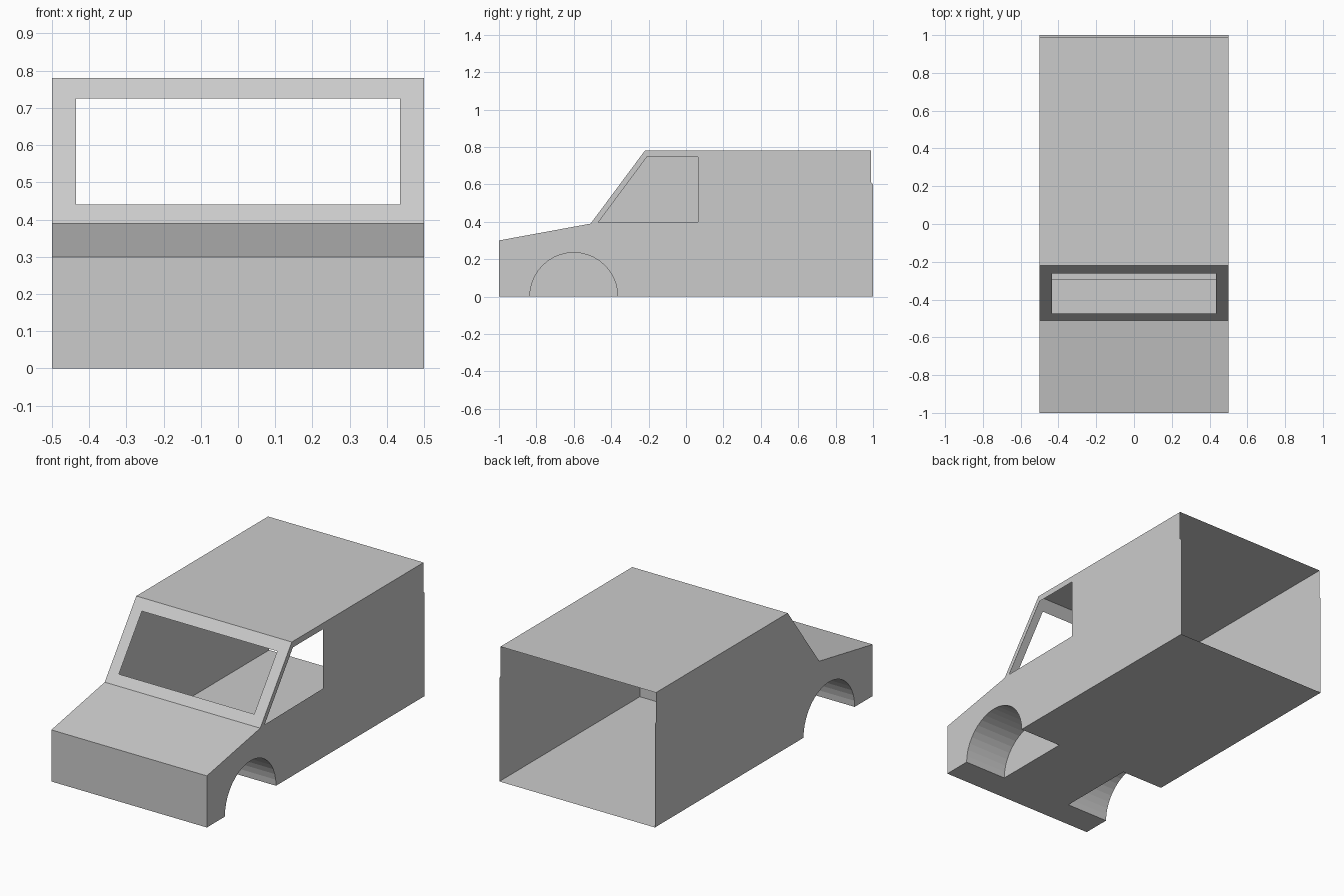
import bpy, bmesh, math
from mathutils import Vector

if "Cube" in bpy.data.objects:
    bpy.data.objects.remove(bpy.data.objects["Cube"])

W = 0.5                      # half width
WELL_IN = 0.23               # inner wall of the wheel wells
AXLE_Y, R, SEG = -0.60, 0.235, 20


def finish(name, bm):
    me = bpy.data.meshes.new(name)
    bm.to_mesh(me)
    bm.free()
    ob = bpy.data.objects.new(name, me)
    bpy.context.collection.objects.link(ob)
    return ob


def panel(name, loops, out):
    """Flat sheet from an outer loop and optional hole loops, facing out."""
    bm = bmesh.new()
    out = Vector(out).normalized()
    for loop in loops:
        vs = [bm.verts.new(p) for p in loop]
        for a, b in zip(vs, vs[1:] + vs[:1]):
            bm.edges.new((a, b))
    bmesh.ops.triangle_fill(bm, use_beauty=True, use_dissolve=False,
                            edges=bm.edges[:], normal=out)
    bm.normal_update()
    for f in bm.faces:
        if f.normal.dot(out) < 0:
            f.normal_flip()
    return finish(name, bm)


def strip(name, yz, x0, x1, flip=False):
    """Sheet swept across x along a profile in the yz plane."""
    bm = bmesh.new()
    rows = [[bm.verts.new((x, y, z)) for x in (x0, x1)] for y, z in yz]
    for a, b in zip(rows, rows[1:]):
        f = bm.faces.new((a[0], a[1], b[1], b[0]))
        if flip:
            f.normal_flip()
    bm.normal_update()
    return finish(name, bm)


arch = [(AXLE_Y - R * math.cos(math.pi * i / SEG), R * math.sin(math.pi * i / SEG))
        for i in range(SEG + 1)]

# Side walls: arch cut in both, window only on the right
outline = [(-1, 0)] + arch + [(1, 0), (1, 0.6), (0.99, 0.61), (0.99, 0.78),
                              (-0.22, 0.78), (-0.51, 0.39), (-1, 0.30)]
window = [(-0.47, 0.395), (0.065, 0.40), (0.065, 0.745), (-0.21, 0.745)]
for side, s, loops in (("left", -1, [outline]), ("right", 1, [outline, window])):
    panel(side + "_wall", [[(s * W, y, z) for y, z in lp] for lp in loops], (s, 0, 0))
    # Wheel well: arched liner and inner wall
    strip(side + "_wheel_liner", arch, min(s * W, s * WELL_IN), max(s * W, s * WELL_IN), True)
    panel(side + "_wheel_inner_wall", [[(s * WELL_IN, y, z) for y, z in arch]], (s, 0, 0))

# Nose, hood and roof
strip("nose_panel", [(-1, 0), (-1, 0.30)], -W, W)
strip("hood", [(-1, 0.30), (-0.51, 0.39)], -W, W)
strip("roof", [(-0.22, 0.78), (0.99, 0.78)], -W, W)


# Windscreen frame with its opening
def on_screen(x, z):
    return (x, -0.51 + (z - 0.39) * 0.29 / 0.39, z)


def screen_rect(w, lo, hi):
    return [on_screen(-w, lo), on_screen(w, lo), on_screen(w, hi), on_screen(-w, hi)]


panel("windscreen_frame", [screen_rect(W, 0.39, 0.78), screen_rect(0.435, 0.44, 0.725)],
      (0, -0.39, 0.29))

# Floor, notched around the wheel wells
half = [(W, -1), (W, AXLE_Y - R), (WELL_IN, AXLE_Y - R),
        (WELL_IN, AXLE_Y + R), (W, AXLE_Y + R), (W, 1)]
floor = half + [(-x, y) for x, y in reversed(half)]
panel("floor", [[(x, y, 0) for x, y in floor]], (0, 0, -1))

# Footwell bulkhead covering the wheel wells inside the cabin
strip("bulkhead", [(-0.51, 0.39), (-0.51, 0.30), (-0.29, 0.30), (-0.29, 0)], -W, W)
